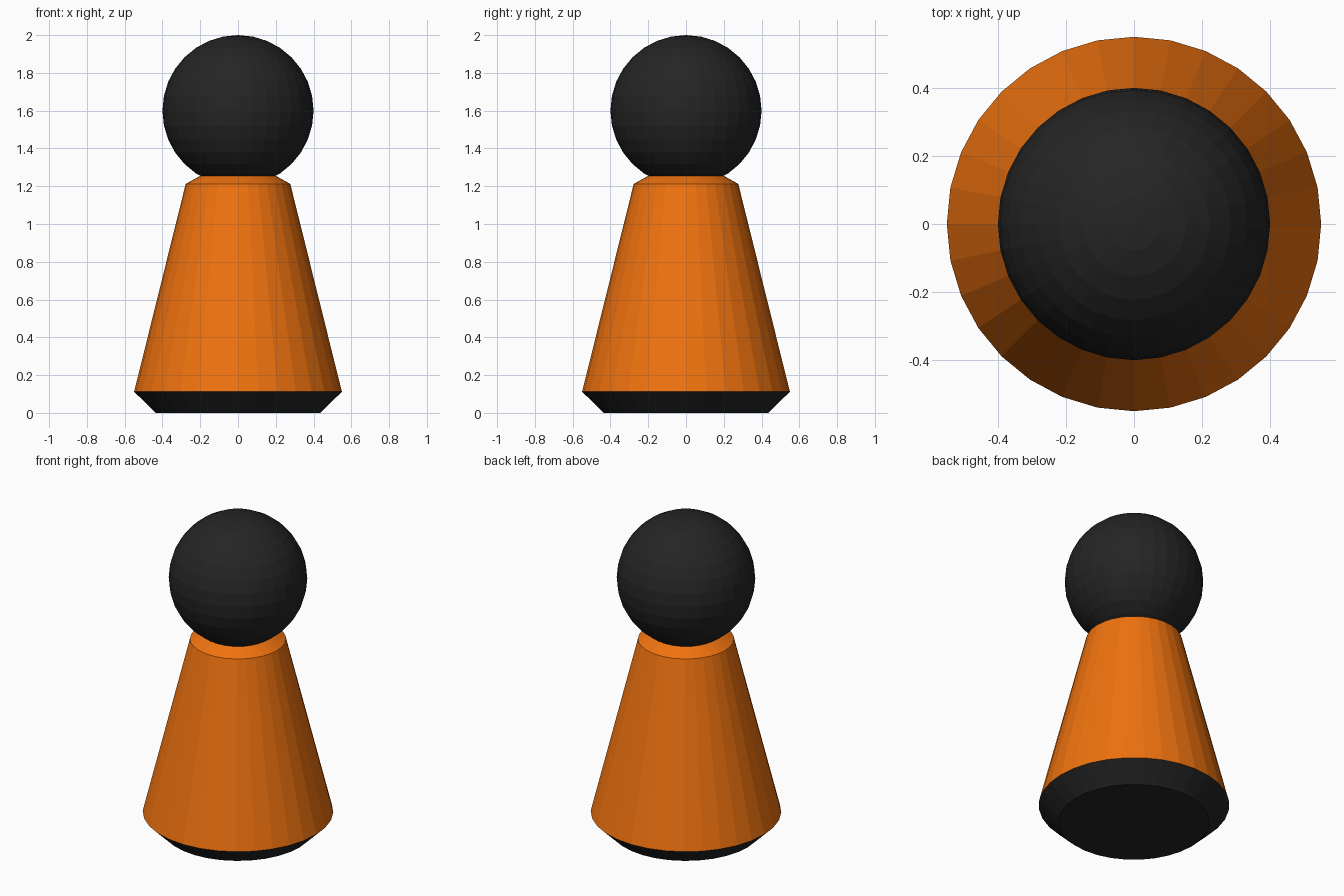
import bpy
import bmesh
import math

if "Cube" in bpy.data.objects:
    bpy.data.objects.remove(bpy.data.objects["Cube"])

SIDES = 32


def material(name, color):
    mat = bpy.data.materials.new(name)
    mat.diffuse_color = color
    mat.use_nodes = True
    mat.node_tree.nodes["Principled BSDF"].inputs["Base Color"].default_value = mat.diffuse_color
    return mat


def lathe(name, profile, mats, bands):
    """Closed turned solid; bands holds the material index of each profile step."""
    bm = bmesh.new()
    rings = [[bm.verts.new((r * math.cos(2 * math.pi * i / SIDES),
                            r * math.sin(2 * math.pi * i / SIDES), z))
              for i in range(SIDES)] for r, z in profile]
    for lower, upper, band in zip(rings, rings[1:], bands):
        for i in range(SIDES):
            j = (i + 1) % SIDES
            bm.faces.new((lower[i], lower[j], upper[j], upper[i])).material_index = band
    bm.faces.new(rings[0][::-1]).material_index = bands[0]
    bm.faces.new(rings[-1]).material_index = bands[-1]
    mesh = bpy.data.meshes.new(name)
    bm.to_mesh(mesh)
    bm.free()
    for mat in mats:
        mesh.materials.append(mat)
    obj = bpy.data.objects.new(name, mesh)
    bpy.context.collection.objects.link(obj)
    return obj


orange = material("orange", (0.87, 0.17, 0.005, 1))
black = material("black", (0.018, 0.018, 0.018, 1))

# Tapered body: black chamfered foot, orange skirt and collar
lathe("body", [(0.435, 0), (0.55, 0.112), (0.277, 1.212), (0.2, 1.255)],
      [orange, black], [1, 0, 0])

# Round head resting in the collar
bpy.ops.mesh.primitive_uv_sphere_add(segments=SIDES, ring_count=16,
                                     radius=0.4, location=(0, 0, 1.6))
head = bpy.context.object
head.name = "head"
head.data.materials.append(black)
